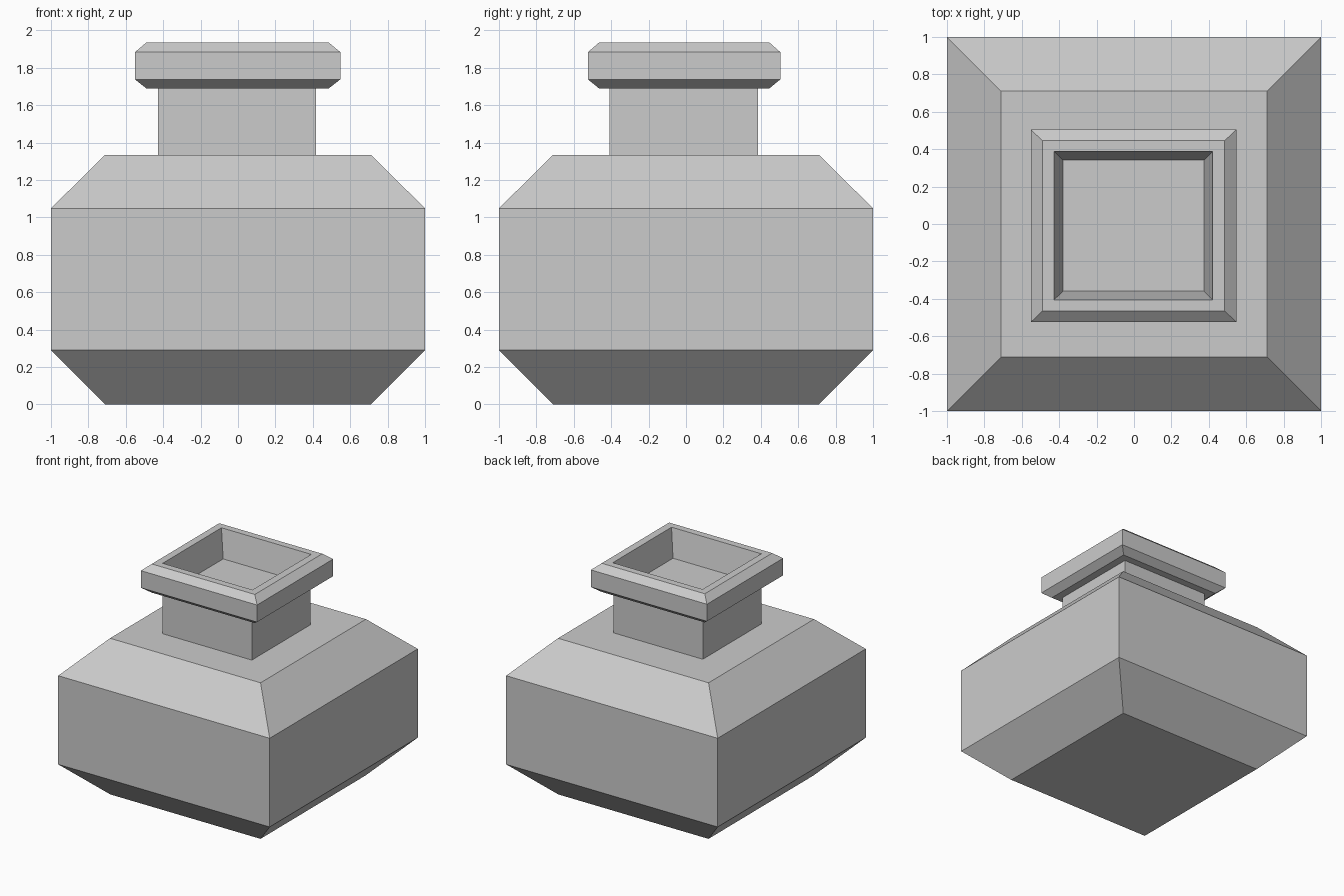
import bpy, bmesh

if "Cube" in bpy.data.objects:
    bpy.data.objects.remove(bpy.data.objects["Cube"])

# Rectangular rings from base, up the outside, over the rim and down to the inner floor:
# (z, x min, x max, y min, y max)
RINGS = [
    (0.0, -0.71, 0.71, -0.71, 0.71),         # base
    (0.29, -1.0, 1.0, -1.0, 1.0),            # belly
    (1.048, -1.0, 1.0, -1.0, 1.0),
    (1.335, -0.712, 0.712, -0.712, 0.712),   # shoulder
    (1.335, -0.428, 0.418, -0.41, 0.384),    # neck
    (1.69, -0.428, 0.418, -0.41, 0.384),
    (1.69, -0.49, 0.485, -0.465, 0.446),     # rim
    (1.738, -0.551, 0.547, -0.524, 0.504),
    (1.884, -0.551, 0.547, -0.524, 0.504),
    (1.935, -0.49, 0.485, -0.465, 0.446),
    (1.935, -0.428, 0.421, -0.406, 0.388),   # mouth
    (1.70, -0.379, 0.374, -0.359, 0.341),    # inner floor
]


def loft(name, rings):
    """Skin a stack of rectangles and cap both ends."""
    bm = bmesh.new()
    loops = [[bm.verts.new(p) for p in
              ((x0, y0, z), (x1, y0, z), (x1, y1, z), (x0, y1, z))]
             for z, x0, x1, y0, y1 in rings]
    for low, high in zip(loops, loops[1:]):
        for i in range(4):
            j = (i + 1) % 4
            bm.faces.new((low[i], low[j], high[j], high[i]))
    bm.faces.new(loops[0][::-1])
    bm.faces.new(loops[-1])
    bmesh.ops.recalc_face_normals(bm, faces=bm.faces)
    mesh = bpy.data.meshes.new(name)
    bm.to_mesh(mesh)
    bm.free()
    obj = bpy.data.objects.new(name, mesh)
    bpy.context.collection.objects.link(obj)
    return obj


# Square bottle with chamfered body, neck, flared rim and recessed mouth
loft("square_bottle", RINGS)
